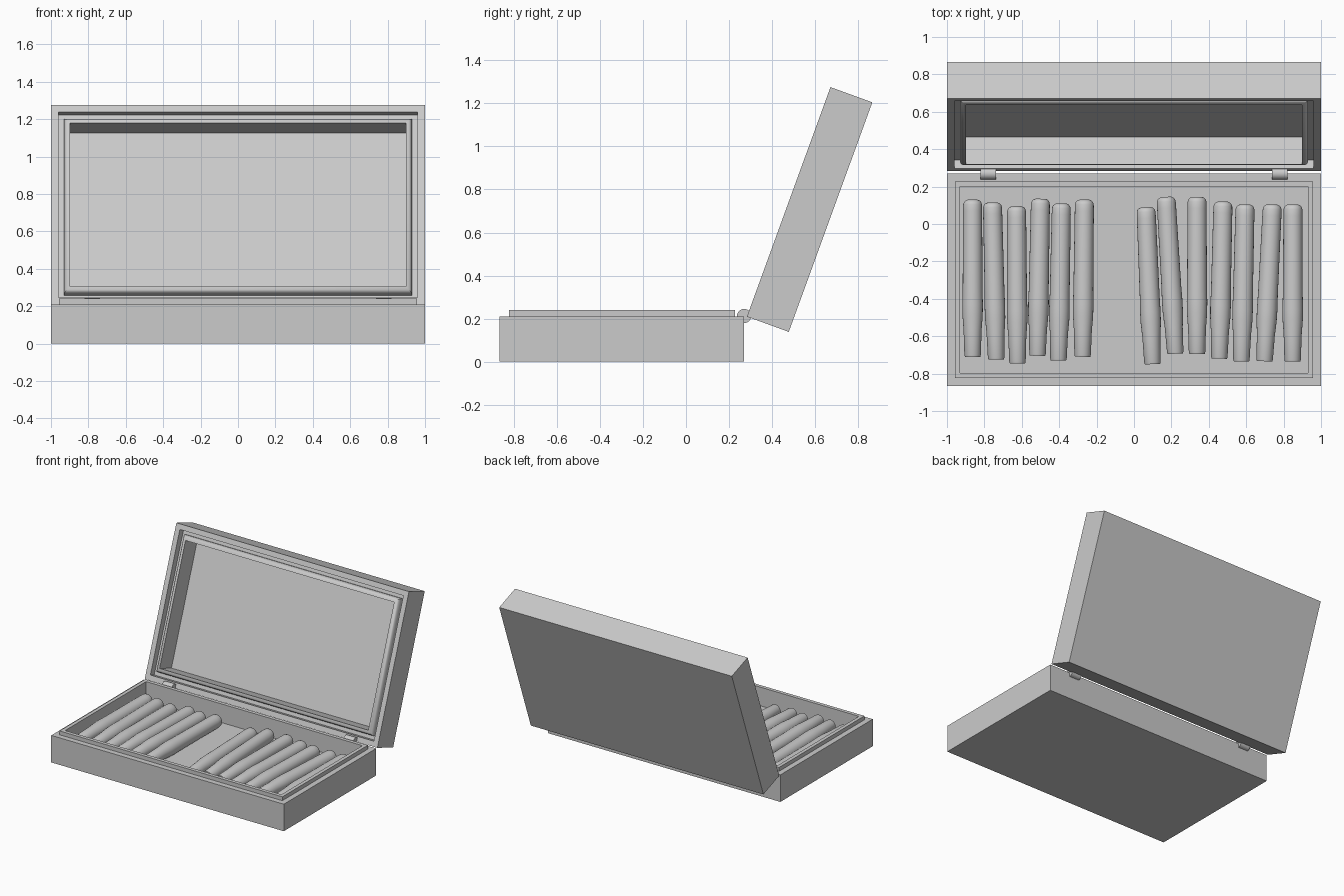
import bpy
import bmesh
import math
from mathutils import Matrix, Vector

cube = bpy.data.objects.get("Cube")
if cube:
    bpy.data.objects.remove(cube, do_unlink=True)

grey = bpy.data.materials.new("plain_grey")
grey.use_nodes = True
colour = (0.6, 0.6, 0.6, 1)
grey.diffuse_color = colour
grey.node_tree.nodes["Principled BSDF"].inputs["Base Color"].default_value = colour

HALF_X, HALF_Y = 1.0, 0.5675


def finish(bm, name, smooth=False):
    bmesh.ops.recalc_face_normals(bm, faces=bm.faces)
    mesh = bpy.data.meshes.new(name)
    bm.to_mesh(mesh)
    bm.free()
    mesh.materials.append(grey)
    ob = bpy.data.objects.new(name, mesh)
    bpy.context.collection.objects.link(ob)
    if smooth:
        bpy.ops.object.select_all(action='DESELECT')
        ob.select_set(True)
        bpy.context.view_layer.objects.active = ob
        bpy.ops.object.shade_smooth_by_angle(angle=math.radians(35))
    return ob


def loft(bm, loops):
    """Skin closed loops of points and cap both ends."""
    rings = [[bm.verts.new(p) for p in loop] for loop in loops]
    n = len(rings[0])
    for a, b in zip(rings, rings[1:]):
        for i in range(n):
            j = (i + 1) % n
            bm.faces.new((a[i], a[j], b[j], b[i]))
    bm.faces.new(rings[0])
    bm.faces.new(rings[-1])


def tray(name, profile, smooth=False):
    """Rectangular tray from (inset, height) steps."""
    bm = bmesh.new()
    loft(bm, [[(sx * (HALF_X - d), sy * (HALF_Y - d), z)
               for sx, sy in ((-1, -1), (1, -1), (1, 1), (-1, 1))]
              for d, z in profile])
    return finish(bm, name, smooth)


def turned(bm, profile, matrix, sides=24):
    """Round solid along local z from (height, radius) steps."""
    loft(bm, [[matrix @ Vector((r * math.cos(math.tau * i / sides),
                                r * math.sin(math.tau * i / sides), z))
               for i in range(sides)] for z, r in profile])


# Base tray with raised lip and recessed floor
FLOOR = 0.095
base = tray("base_tray", [(0, 0), (0, 0.21), (0.042, 0.21), (0.042, 0.24),
                          (0.07, 0.24), (0.07, FLOOR)])
base.location.y = -0.298

# Open lid: rim, groove for the lip, rounded liner, deep cavity
lid = tray("lid", [(0, -0.207), (0, 0), (0.039, 0), (0.039, -0.05),
                   (0.069, -0.05), (0.069, -0.03), (0.074, -0.014),
                   (0.085, -0.004), (0.103, 0), (0.103, -0.155)], True)
tilt = math.radians(70)
lid.rotation_euler.x = tilt
lid.location = (0, 0.283 + math.cos(tilt) * HALF_Y, 0.209 + math.sin(tilt) * HALF_Y)

# Hinge barrels
for side, sx in (("right", -1), ("left", 1)):
    bm = bmesh.new()
    turned(bm, [(-0.042, 0.033), (0.042, 0.033)],
           Matrix.Translation((sx * 0.78, 0.27, 0.212)) @ Matrix.Rotation(math.pi / 2, 4, 'Y'))
    finish(bm, side + "_hinge", True)

# Rolled sticks: domed head at the back, slight swell, cut foot at the front
stick = [(0, 0.026), (0.005, 0.038), (0.013, 0.046), (0.025, 0.05), (0.06, 0.051),
         (0.48, 0.053), (0.56, 0.055), (0.62, 0.054), (0.7, 0.048), (0.83, 0.044),
         (0.84, 0.041)]
# head x, head y, sideways drift of the foot
layout = [(-.863, .13, 0), (-.757, .115, .02), (-.628, .095, .005), (-.5, .135, -.016),
          (-.388, .11, -.016), (-.265, .13, -.01), (.064, .09, .035), (.171, .145, .05),
          (.337, .145, 0), (.476, .12, -.02), (.594, .105, -.02), (.74, .105, -.042),
          (.85, .105, -.002)]
for k, (x, y, drift) in enumerate(layout):
    bm = bmesh.new()
    heading = Vector((drift, -0.84, 0)).to_track_quat('Z', 'Y').to_matrix().to_4x4()
    turned(bm, stick, Matrix.Translation((x, y, FLOOR + 0.053)) @ heading)
    finish(bm, f"rolled_stick_{k + 1}", True)
